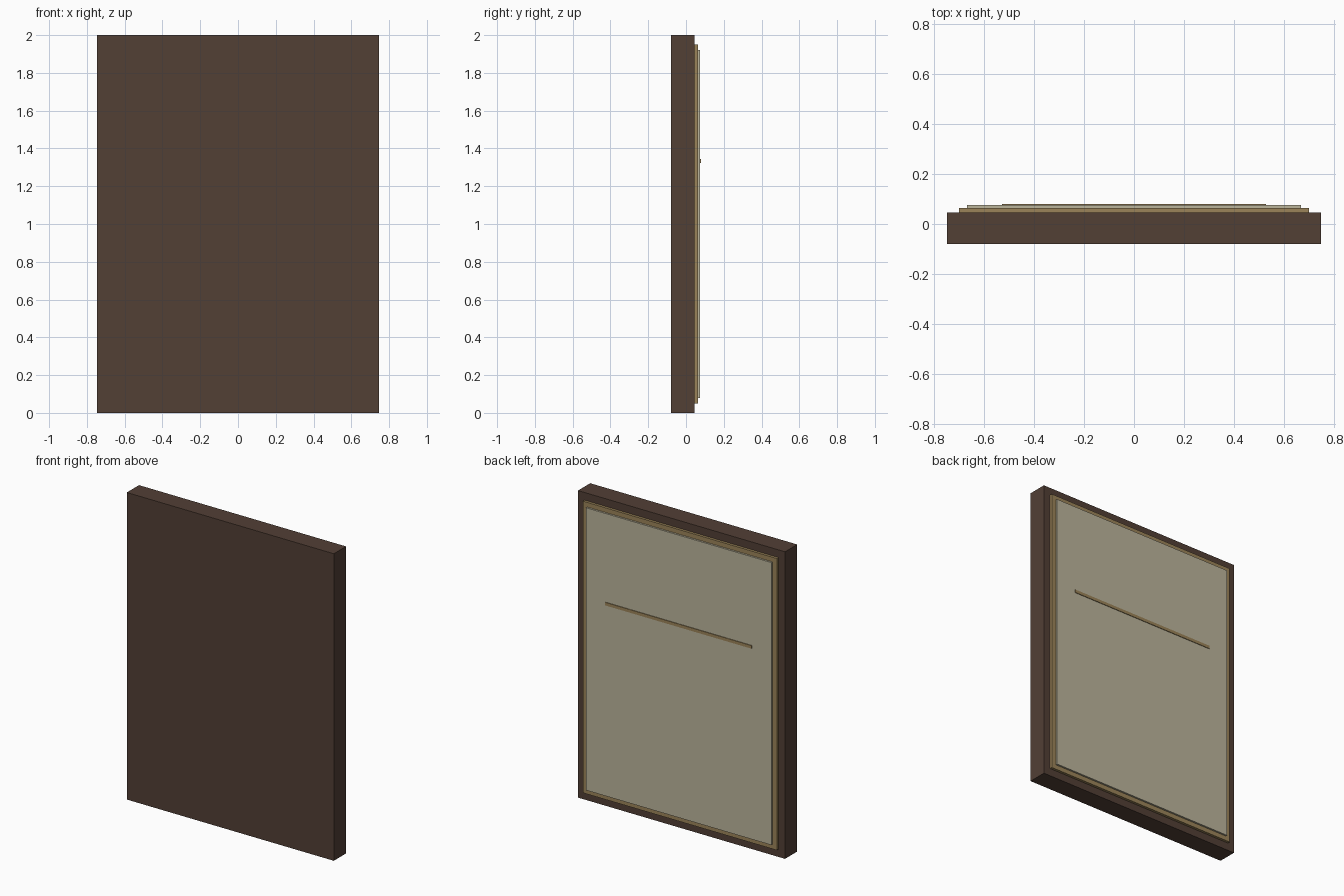
import bpy

if "Cube" in bpy.data.objects:
    bpy.data.objects.remove(bpy.data.objects["Cube"])


def material(name, color):
    m = bpy.data.materials.new(name)
    m.diffuse_color = (*color, 1.0)
    m.use_nodes = True
    m.node_tree.nodes["Principled BSDF"].inputs["Base Color"].default_value = m.diffuse_color
    return m


def box(name, half_x, y0, y1, z0, z1, mat):
    """Plain block, symmetric in x."""
    bpy.ops.mesh.primitive_cube_add(size=1, location=(0, (y0 + y1) / 2, (z0 + z1) / 2))
    ob = bpy.context.object
    ob.name = name
    ob.scale = (2 * half_x, y1 - y0, z1 - z0)
    bpy.ops.object.transform_apply(location=False, rotation=False, scale=True)
    ob.data.materials.append(mat)
    return ob


wood = material("dark_wood", (0.085, 0.05, 0.036))
gilt = material("gilt", (0.33, 0.23, 0.10))
cream = material("cream", (0.50, 0.46, 0.33))

# Outer frame block
box("frame", 0.746, -0.079, 0.046, 0.0, 2.0, wood)
# Gilt inner border, raised on the back face
box("inner_border", 0.699, 0.046, 0.063, 0.05, 1.95, gilt)
# Cream panel on the border
box("panel", 0.667, 0.063, 0.075, 0.08, 1.92, cream)
# Thin horizontal strip across the panel
box("horizon_strip", 0.527, 0.075, 0.079, 1.323, 1.343, gilt)
